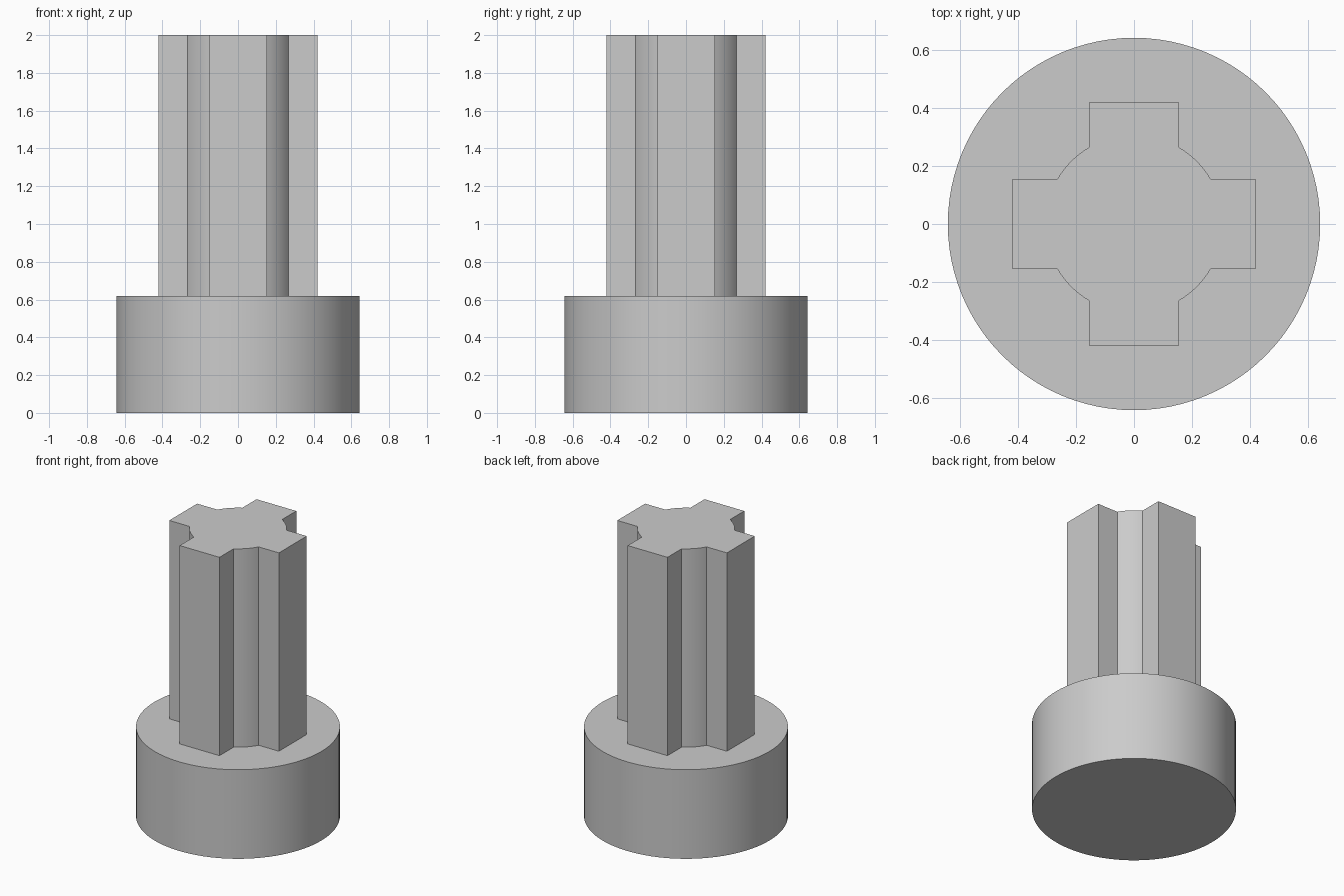
import bpy, bmesh
from math import sin, cos, asin, pi

if "Cube" in bpy.data.objects:
    bpy.data.objects.remove(bpy.data.objects["Cube"])

BASE_R, BASE_H, TOP = 0.643, 0.62, 2.0
CORE_R, ARM, HALF = 0.307, 0.422, 0.153

grey = bpy.data.materials.new("plain grey")
grey.use_nodes = True
color = (0.6, 0.6, 0.6, 1)
grey.diffuse_color = color
grey.node_tree.nodes["Principled BSDF"].inputs["Base Color"].default_value = color


def extrude_profile(name, points, z0, z1):
    """Solid prism from a closed outline, with smooth curved walls."""
    bm = bmesh.new()
    face = bm.faces.new([bm.verts.new((x, y, z0)) for x, y in points])
    result = bmesh.ops.extrude_face_region(bm, geom=[face], use_keep_orig=True)
    top = [v for v in result["geom"] if isinstance(v, bmesh.types.BMVert)]
    bmesh.ops.translate(bm, verts=top, vec=(0, 0, z1 - z0))
    bmesh.ops.recalc_face_normals(bm, faces=bm.faces)
    mesh = bpy.data.meshes.new(name)
    bm.to_mesh(mesh)
    bm.free()
    mesh.materials.append(grey)
    obj = bpy.data.objects.new(name, mesh)
    bpy.context.collection.objects.link(obj)
    bpy.ops.object.select_all(action="DESELECT")
    obj.select_set(True)
    bpy.context.view_layer.objects.active = obj
    bpy.ops.object.shade_smooth_by_angle(angle=pi / 9)
    return obj


# Round base
circle = [(BASE_R * cos(2 * pi * i / 96), BASE_R * sin(2 * pi * i / 96)) for i in range(96)]
extrude_profile("round_base", circle, 0, BASE_H)

# Splined shaft: one arm and one core arc, repeated every quarter turn
start = asin(HALF / CORE_R)
arc = [start + (pi / 2 - 2 * start) * i / 8 for i in range(9)]
quarter = [(ARM, -HALF), (ARM, HALF)] + [(CORE_R * cos(a), CORE_R * sin(a)) for a in arc]
outline = []
for k in range(4):
    c, s = cos(k * pi / 2), sin(k * pi / 2)
    outline += [(x * c - y * s, x * s + y * c) for x, y in quarter]
extrude_profile("splined_shaft", outline, BASE_H, TOP)
